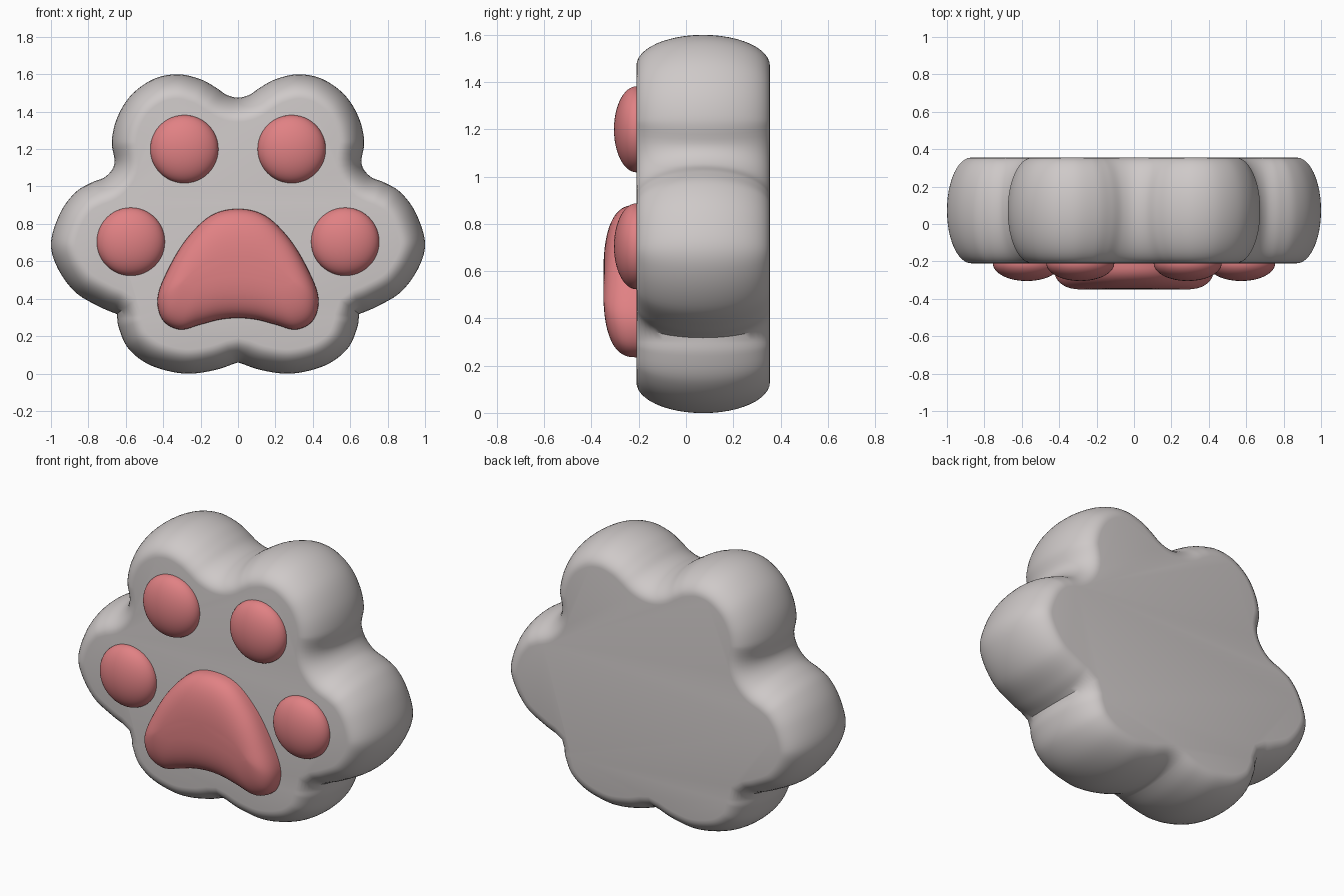
import bpy
import bmesh
from math import sin, cos, pi, radians
from mathutils import Vector

cube = bpy.data.objects.get("Cube")
if cube:
    bpy.data.objects.remove(cube, do_unlink=True)

FRONT, BACK = -0.21, 0.355


def material(name, rgb):
    m = bpy.data.materials.new(name)
    m.use_nodes = True
    m.diffuse_color = (*rgb, 1)
    bsdf = m.node_tree.nodes["Principled BSDF"]
    bsdf.inputs["Base Color"].default_value = (*rgb, 1)
    bsdf.inputs["Roughness"].default_value = 0.6
    return m


grey = material("warm grey", (0.62, 0.585, 0.58))
pink = material("soft pink", (0.75, 0.22, 0.23))


def smooth_loop(half, corners=(), steps=6):
    """Mirror a right-hand half outline and run a closed spline through it."""
    pts = [Vector(p) for p in half]
    pts += [Vector((-p.x, p.y)) for p in reversed(pts[1:-1])]
    n = len(pts)
    sharp = {i for c in corners for i in (c, (n - c) % n)}
    out = []
    for i in range(n):
        a, b, c, d = (pts[(i + k) % n] for k in (-1, 0, 1, 2))
        if i in sharp:
            a = 2 * b - c
        if (i + 1) % n in sharp:
            d = 2 * c - b
        for s in range(steps):
            t = s / steps
            out.append(0.5 * (2 * b + (c - a) * t + (2 * a - 5 * b + 4 * c - d) * t ** 2
                              + (3 * b - a - 3 * c + d) * t ** 3))
    return out


def inset(loop, dist):
    """Move every point of a clockwise loop inwards along its normal."""
    n = len(loop)
    out = []
    for i, p in enumerate(loop):
        t = (loop[(i + 1) % n] - p).normalized() + (p - loop[i - 1]).normalized()
        out.append(p + Vector((t.y, -t.x)).normalized() * dist)
    return out


def finish(obj, mat):
    obj.data.materials.append(mat)
    bpy.ops.object.select_all(action='DESELECT')
    obj.select_set(True)
    bpy.context.view_layer.objects.active = obj
    bpy.ops.object.shade_smooth_by_angle(angle=radians(40))


def loft(name, rings, mat):
    """Skin a list of (outline, y) rings and cap both ends."""
    bm = bmesh.new()
    rows = [[bm.verts.new((p.x, y, p.y)) for p in loop] for loop, y in rings]
    n = len(rows[0])
    for r, s in zip(rows, rows[1:]):
        for i in range(n):
            j = (i + 1) % n
            bm.faces.new((r[i], r[j], s[j], s[i]))
    bm.faces.new(rows[0])
    bm.faces.new(rows[-1])
    bmesh.ops.recalc_face_normals(bm, faces=bm.faces)
    me = bpy.data.meshes.new(name)
    bm.to_mesh(me)
    bm.free()
    obj = bpy.data.objects.new(name, me)
    bpy.context.collection.objects.link(obj)
    finish(obj, mat)


# Paw body: lobed outline with elliptical sides and flat front and back
paw_half = [(0, 1.475), (0.06, 1.49), (0.12, 1.53), (0.2, 1.573), (0.32, 1.6),
            (0.45, 1.575), (0.57, 1.49), (0.645, 1.37), (0.675, 1.24),
            (0.66, 1.125), (0.705, 1.055), (0.785, 1.02), (0.87, 0.968),
            (0.95, 0.86), (1.0, 0.7), (0.965, 0.565), (0.87, 0.435),
            (0.74, 0.357), (0.648, 0.318), (0.636, 0.24), (0.583, 0.13),
            (0.465, 0.043), (0.29, 0), (0.13, 0.017), (0, 0.06)]
outline = smooth_loop(paw_half, corners=(18, 24))
middle, depth = (FRONT + BACK) / 2, (BACK - FRONT) / 2
angles = [pi * (k / 24 - 0.5) for k in range(25)]
loft("paw_body", [(inset(outline, 0.13 * (1 - cos(a))), middle + depth * sin(a))
                  for a in angles], grey)

# Main pad: bean outline swelling towards a curved spine
pad_half = [(0, 0.88), (0.144, 0.845), (0.275, 0.72), (0.374, 0.556),
            (0.43, 0.405), (0.402, 0.285), (0.31, 0.235), (0.2, 0.262),
            (0.1, 0.288), (0, 0.297)]
pad = smooth_loop(pad_half)
spine = [Vector((p.x * 0.62, 0.57 - 0.9 * (p.x * 0.62) ** 2)) for p in pad]
rings = [(pad, FRONT + 0.05)]
for k in range(14):
    a = pi / 2 * k / 14
    size, rise = cos(a) ** 0.77, sin(a) ** 0.77
    rings.append(([q + (p - q) * size for p, q in zip(pad, spine)], FRONT - 0.14 * rise))
loft("main_pad", rings, pink)

# Toe pads: flattened spheres on both sides
for part, x, z in (("inner_toe_pad", 0.287, 1.2), ("outer_toe_pad", 0.573, 0.705)):
    for side, sign in (("left", 1), ("right", -1)):
        bpy.ops.mesh.primitive_uv_sphere_add(segments=48, ring_count=24, radius=1,
                                             location=(sign * x, FRONT, z))
        toe = bpy.context.object
        toe.name = f"{side}_{part}"
        toe.scale = (0.182, 0.095, 0.182)
        finish(toe, pink)
